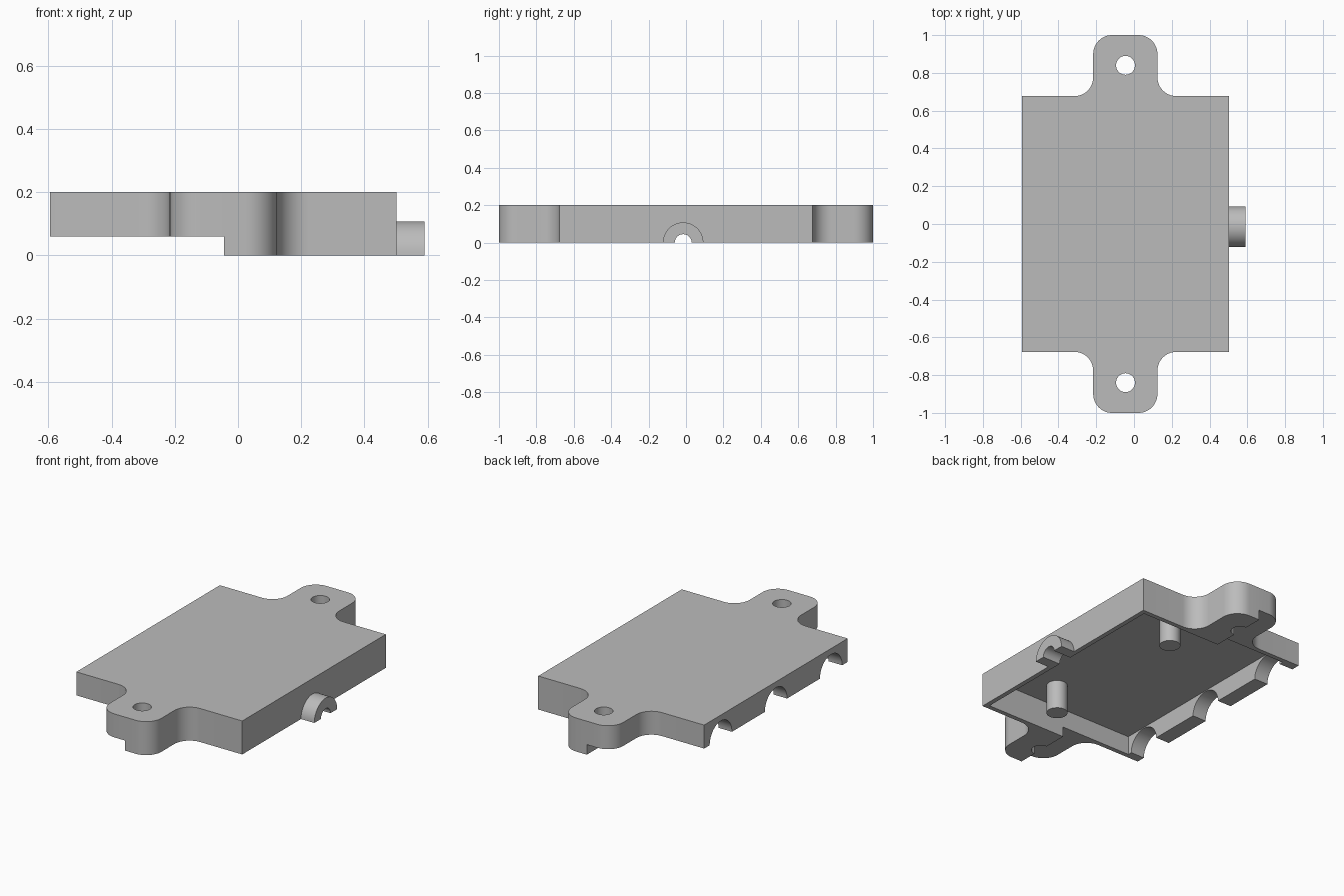
import bpy, bmesh, math
from mathutils import Matrix, Vector

cube = bpy.data.objects.get("Cube")
if cube:
    bpy.data.objects.remove(cube, do_unlink=True)

grey = bpy.data.materials.new("plain grey")
grey.use_nodes = True
GREY = (0.5, 0.5, 0.5, 1)
grey.diffuse_color = GREY
grey.node_tree.nodes["Principled BSDF"].inputs["Base Color"].default_value = GREY

CX = -0.046          # centre line of the cover
HALF_X, HALF_Y = 0.548, 0.677
HEIGHT, ROOF, STEP = 0.2, 0.17, 0.06
TAB, FILLET = 0.17, 0.1
PORT_Y = -0.015


def finish(name, bm):
    bmesh.ops.recalc_face_normals(bm, faces=bm.faces)
    mesh = bpy.data.meshes.new(name)
    bm.to_mesh(mesh)
    bm.free()
    mesh.materials.append(grey)
    obj = bpy.data.objects.new(name, mesh)
    bpy.context.collection.objects.link(obj)
    return obj


def extrude(name, points, direction):
    bm = bmesh.new()
    face = bm.faces.new([bm.verts.new(p) for p in points])
    new = bmesh.ops.extrude_face_region(bm, geom=[face])["geom"]
    verts = [v for v in new if isinstance(v, bmesh.types.BMVert)]
    bmesh.ops.translate(bm, verts=verts, vec=direction)
    return finish(name, bm)


def box(name, low, high):
    low, high = Vector(low), Vector(high)
    bm = bmesh.new()
    place = Matrix.Translation((low + high) / 2) @ Matrix.Diagonal((*(high - low), 1))
    bmesh.ops.create_cube(bm, size=1, matrix=place)
    return finish(name, bm)


def cylinder(name, radius, length, centre, along_x=False):
    bm = bmesh.new()
    place = Matrix.Translation(centre)
    if along_x:
        place = place @ Matrix.Rotation(math.pi / 2, 4, "Y")
    bmesh.ops.create_cone(bm, cap_ends=True, segments=48, radius1=radius,
                          radius2=radius, depth=length, matrix=place)
    return finish(name, bm)


def arc(cx, cy, radius, start, end, steps=12):
    angles = [math.radians(start + (end - start) * i / steps) for i in range(steps + 1)]
    return [(cx + radius * math.cos(a), cy + radius * math.sin(a)) for a in angles]


def cut(target, cutter):
    cutter.hide_render = True
    mod = target.modifiers.new("cut", "BOOLEAN")
    mod.operation, mod.solver, mod.object = "DIFFERENCE", "EXACT", cutter
    activate(target)
    bpy.ops.object.modifier_apply(modifier=mod.name)
    bpy.data.objects.remove(cutter, do_unlink=True)


def activate(obj):
    bpy.ops.object.select_all(action="DESELECT")
    obj.select_set(True)
    bpy.context.view_layer.objects.active = obj


# Cover outline: one quarter, mirrored to all four
quarter = [(HALF_X, HALF_Y)]
quarter += arc(TAB + FILLET, HALF_Y + FILLET, FILLET, 270, 180)
quarter += arc(TAB - FILLET, 1 - FILLET, FILLET, 0, 90)
half = quarter + [(-x, y) for x, y in reversed(quarter)]
outline = half + [(x, -y) for x, y in reversed(half)]
cover = extrude("cover", [(CX + x, y, 0) for x, y in outline], (0, 0, HEIGHT))

# Hollow underside, thicker on the cable side
cut(cover, box("cavity", (-0.505, -0.65, -0.1), (0.475, 0.65, ROOF)))
# Raised lower edge on one half
cut(cover, box("step", (-1, -1.2, -0.1), (-0.045, 1.2, STEP)))
# Screw holes
for side in (-1, 1):
    cut(cover, cylinder("screw_hole", 0.05, 1, (-0.045, side * 0.84, 0)))
# Cable notches
for y in (-0.52, 0, 0.52):
    cut(cover, cylinder("cable_notch", 0.105, 0.3, (-0.6, y, STEP), True))
# Port opening
cut(cover, cylinder("port_opening", 0.045, 0.3, (0.5, PORT_Y, 0), True))

# Half-round port sleeve
ring = arc(PORT_Y, 0, 0.108, 0, 180, 24) + arc(PORT_Y, 0, 0.045, 180, 0, 24)
sleeve = extrude("port_sleeve", [(0.5, y, z) for y, z in ring], (0.09, 0, 0))

# Support pegs under the roof
pegs = [cylinder(f"{name}_peg", 0.057, ROOF, (0.145, y, ROOF / 2))
        for name, y in (("front", -0.475), ("back", 0.475))]

for part in [cover, sleeve, *pegs]:
    activate(part)
    bpy.ops.object.shade_smooth_by_angle(angle=math.radians(30))
